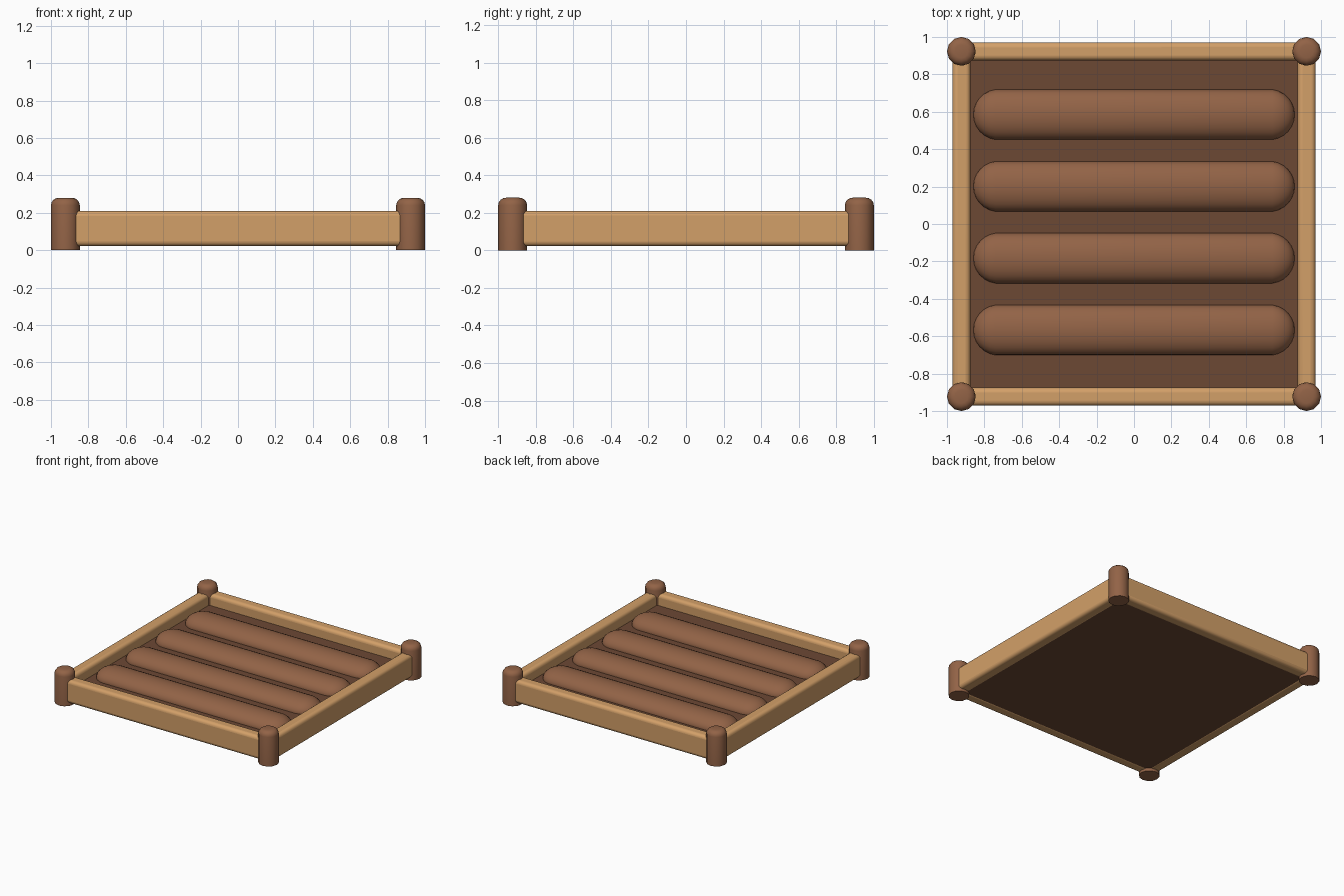
import bpy, bmesh, math
from mathutils import Matrix

if "Cube" in bpy.data.objects:
    bpy.data.objects.remove(bpy.data.objects["Cube"])


def material(name, rgb):
    m = bpy.data.materials.new(name)
    m.diffuse_color = (*rgb, 1)
    m.use_nodes = True
    m.node_tree.nodes["Principled BSDF"].inputs["Base Color"].default_value = m.diffuse_color
    return m


post_mat = material("post_wood", (0.29, 0.125, 0.062))
board_mat = material("board_wood", (0.65, 0.35, 0.14))
soil_mat = material("soil", (0.15, 0.065, 0.034))
mound_mat = material("soil_mound", (0.29, 0.125, 0.062))


def finish(bm, name, mat, loc=(0, 0, 0), rot=0, bevel=None):
    mesh = bpy.data.meshes.new(name)
    bm.to_mesh(mesh)
    bm.free()
    ob = bpy.data.objects.new(name, mesh)
    bpy.context.collection.objects.link(ob)
    ob.location = loc
    ob.rotation_euler.z = rot
    mesh.materials.append(mat)
    if bevel:
        mod = ob.modifiers.new("round", 'BEVEL')
        mod.width, mod.segments = bevel, 4
    bpy.ops.object.select_all(action='DESELECT')
    ob.select_set(True)
    bpy.context.view_layer.objects.active = ob
    bpy.ops.object.shade_smooth_by_angle(angle=math.radians(40))
    return ob


def box(size):
    bm = bmesh.new()
    bmesh.ops.create_cube(bm, size=1)
    bmesh.ops.scale(bm, vec=size, verts=bm.verts)
    return bm


# Corner posts: twelve-sided with rounded tops
H, R, C = 0.28, 0.077, 0.923
for sx, side in ((-1, "left"), (1, "right")):
    for sy, end in ((-1, "front"), (1, "back")):
        bm = bmesh.new()
        bmesh.ops.create_cone(bm, cap_ends=True, segments=12, radius1=R, radius2=R,
                              depth=H, matrix=Matrix.Translation((0, 0, H / 2)))
        rim = [e for e in bm.edges if all(v.co.z > H - 0.01 for v in e.verts)]
        bmesh.ops.bevel(bm, geom=rim, offset=0.04, segments=4, profile=0.5,
                        affect='EDGES')
        finish(bm, f"{end}_{side}_post", post_mat, (sx * C, sy * C, 0))

# Side boards, with ends buried in the posts
for i, side in enumerate(("front", "right", "back", "left")):
    a = i * math.pi / 2
    finish(box((1.82, 0.096, 0.188)), f"{side}_board", board_mat,
           (C * math.sin(a), -C * math.cos(a), 0.116), a, bevel=0.026)

# Soil bed
finish(box((1.80, 1.80, 0.095)), "soil_bed", soil_mat, (0, 0, 0.0725))

# Planting rows: stretched capsules half buried in the soil
for i in range(4):
    bm = bmesh.new()
    bmesh.ops.create_uvsphere(bm, u_segments=24, v_segments=13, radius=1,
                              matrix=Matrix.Rotation(math.pi / 2, 4, 'Y'))
    for v in bm.verts:
        v.co.x = v.co.x * 0.135 + math.copysign(0.724, v.co.x)
        v.co.y *= 0.135
        v.co.z *= 0.083
    finish(bm, f"planting_row_{i + 1}", mound_mat, (0, 0.585 - 0.384 * i, 0.12))
